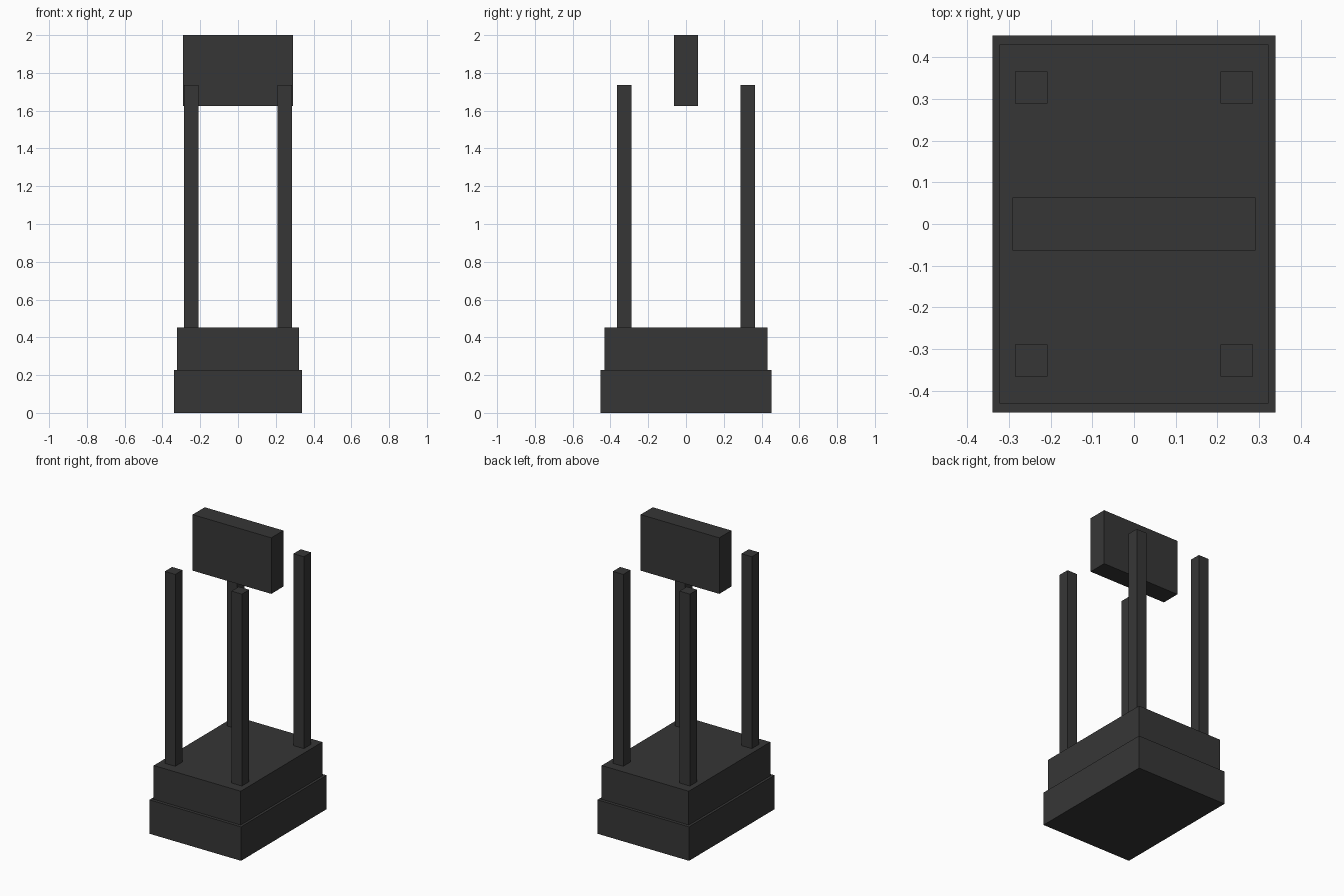
import bpy

if "Cube" in bpy.data.objects:
    bpy.data.objects.remove(bpy.data.objects["Cube"])

# One flat dark grey for the whole model
dark_grey = bpy.data.materials.new("dark grey")
dark_grey.diffuse_color = (0.037, 0.037, 0.037, 1.0)
dark_grey.use_nodes = True
dark_grey.node_tree.nodes["Principled BSDF"].inputs["Base Color"].default_value = dark_grey.diffuse_color


def box(name, x, y, z):
    """Box spanning the (min, max) ranges x, y and z."""
    spans = (x, y, z)
    bpy.ops.mesh.primitive_cube_add(size=1, location=[(a + b) / 2 for a, b in spans])
    obj = bpy.context.object
    obj.name = name
    obj.scale = [b - a for a, b in spans]
    bpy.ops.object.transform_apply(location=False, rotation=False, scale=True)
    obj.data.materials.append(dark_grey)
    return obj


# Stepped base
box("lower_base", (-0.339, 0.339), (-0.452, 0.452), (0, 0.227))
box("upper_base", (-0.322, 0.322), (-0.431, 0.431), (0.227, 0.453))

# Four corner posts
for side, sx in (("left", -1), ("right", 1)):
    for end, sy in (("front", -1), ("back", 1)):
        box(f"{end}_{side}_post",
            sorted((sx * 0.208, sx * 0.285)),
            sorted((sy * 0.289, sy * 0.366)),
            (0.453, 1.737))

# Floating panel above the middle
box("top_panel", (-0.291, 0.291), (-0.064, 0.064), (1.625, 2.0))
